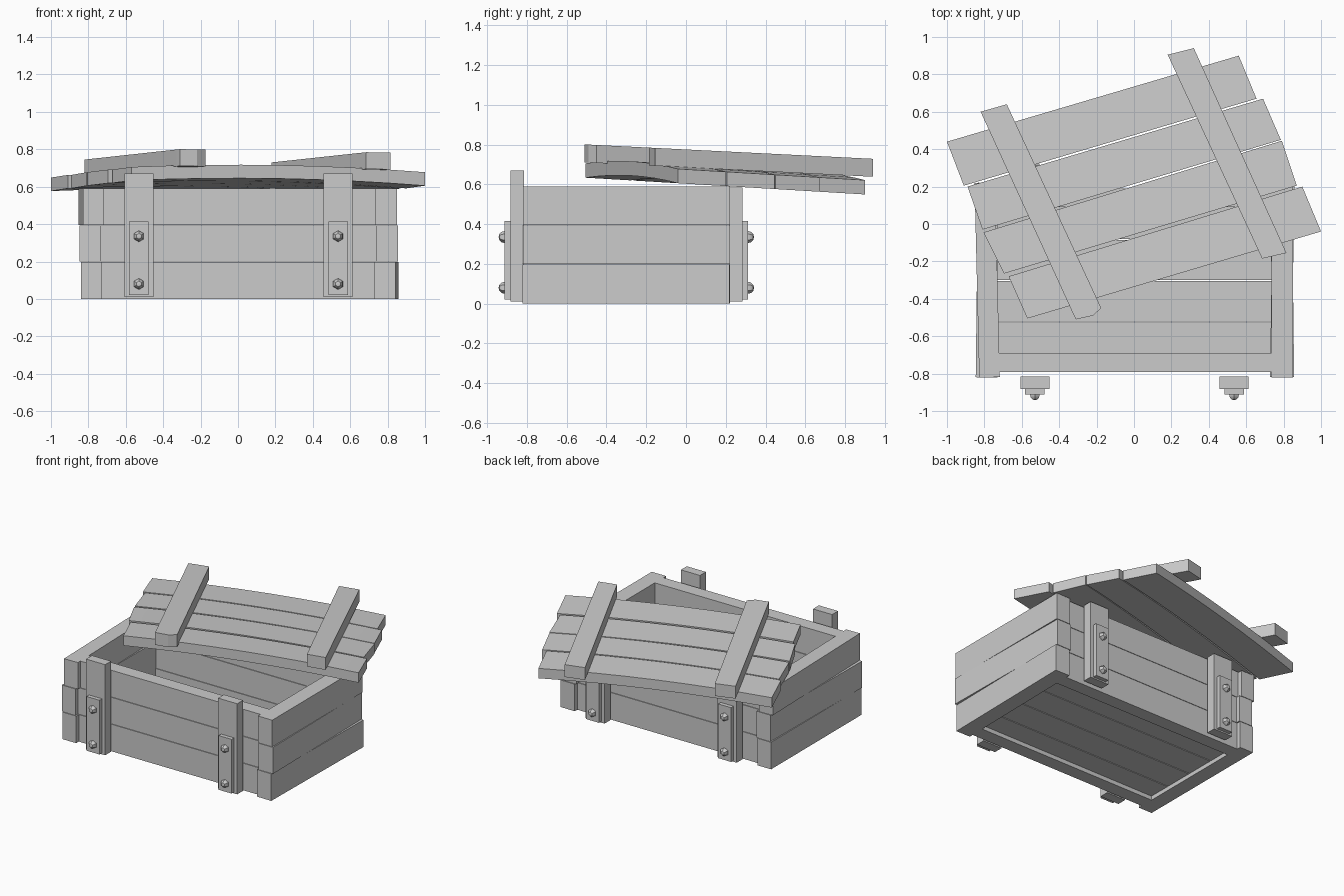
import bpy
import bmesh
import math
from mathutils import Matrix, Vector

cube = bpy.data.objects.get("Cube")
if cube:
    bpy.data.objects.remove(cube)

wood = bpy.data.materials.new("grey")
wood.use_nodes = True
GREY = (0.6, 0.6, 0.6, 1)
wood.diffuse_color = GREY
wood.node_tree.nodes["Principled BSDF"].inputs["Base Color"].default_value = GREY


def finish(name, bm, smooth=False):
    bmesh.ops.recalc_face_normals(bm, faces=bm.faces)
    mesh = bpy.data.meshes.new(name)
    bm.to_mesh(mesh)
    bm.free()
    mesh.materials.append(wood)
    ob = bpy.data.objects.new(name, mesh)
    bpy.context.collection.objects.link(ob)
    if smooth:
        bpy.ops.object.select_all(action="DESELECT")
        ob.select_set(True)
        bpy.context.view_layer.objects.active = ob
        bpy.ops.object.shade_smooth_by_angle(angle=math.radians(30))
    return ob


def box(name, x, y, z, yaw=0):
    """Box between (min, max) pairs, turned by yaw about its centre."""
    bm = bmesh.new()
    bmesh.ops.create_cube(bm, size=1)
    size = [p[1] - p[0] for p in (x, y, z)]
    centre = Vector([(p[0] + p[1]) / 2 for p in (x, y, z)])
    bm.transform(Matrix.Translation(centre) @ Matrix.Rotation(yaw, 4, "Z")
                 @ Matrix.Diagonal((*size, 1)))
    return finish(name, bm)


def strip(name, pairs, height, thick, smooth=False):
    """Closed board from pairs of plan points; height gives its top."""
    bm = bmesh.new()
    rings = []
    for i, (p, q) in enumerate(pairs):
        t = 2 * i / (len(pairs) - 1) - 1
        ring = []
        for (x, y), drop in ((p, 0), (q, 0), (q, thick), (p, thick)):
            ring.append(bm.verts.new((x, y, height(y, t) - drop)))
        rings.append(ring)
    for a, b in zip(rings, rings[1:]):
        for i in range(4):
            j = (i + 1) % 4
            bm.faces.new((a[i], a[j], b[j], b[i]))
    bm.faces.new(rings[0])
    bm.faces.new(rings[-1])
    return finish(name, bm, smooth)


# Crate walls: three rows of boards, each side board slightly askew
rows = [(0, 0.197), (0.2, 0.393), (0.396, 0.59)]
right_yaw = [0.0, -0.012, 0.024]
left_yaw = [-0.015, 0.012, 0.0]
for i, z in enumerate(rows):
    box(f"right_board_{i}", (-0.84, -0.73), (-0.82, 0.22), z, right_yaw[i])
    box(f"left_board_{i}", (0.735, 0.85), (-0.82, 0.22), z, left_yaw[i])
    box(f"front_board_{i}", (-0.735, 0.745), (-0.79, -0.69), z)
    box(f"back_board_{i}", (-0.735, 0.745), (0.09, 0.19), z)

# Floor boards
for i in range(4):
    y = -0.74 + 0.22 * i
    box(f"floor_board_{i}", (-0.74, 0.74), (y, y + 0.214), (0.03, 0.08))

# Cleats with plates and round bolts, front and back
for face, y0, out, top in (("front", -0.815, -1, 0.67), ("back", 0.215, 1, 0.585)):
    for side, x in (("right", -0.53), ("left", 0.535)):
        tag = f"{face}_{side}"
        y1, y2 = y0 + out * 0.068, y0 + out * 0.097
        box(f"{tag}_cleat", (x - 0.077, x + 0.077), sorted((y0, y1)), (0.01, top))
        box(f"{tag}_plate", (x - 0.052, x + 0.052), sorted((y1, y2)), (0.02, 0.415))
        for n, z in enumerate((0.08, 0.335)):
            bm = bmesh.new()
            bmesh.ops.create_uvsphere(bm, u_segments=6, v_segments=6, radius=0.03)
            bm.transform(Matrix.Translation((x, y2, z))
                         @ Matrix.Rotation(math.pi / 2, 4, "X"))
            finish(f"{tag}_bolt_{n}", bm, True)

# Lid planks: bowed boards lying skewed over the crate
planks = [
    ((-1.0, 0.44), (0.56, 0.90), (-0.91, 0.205), (0.655, 0.67)),
    ((-0.89, 0.20), (0.69, 0.67), (-0.81, -0.03), (0.785, 0.45)),
    ((-0.805, -0.045), (0.79, 0.445), (-0.695, -0.265), (0.87, 0.205)),
    ((-0.67, -0.28), (0.90, 0.20), (-0.57, -0.505), (1.0, -0.04)),
]
SEGMENTS = 8
for i, corners in enumerate(planks):
    a, b, c, d = (Vector(p) for p in corners)
    pairs = [(a.lerp(b, s / SEGMENTS), c.lerp(d, s / SEGMENTS))
             for s in range(SEGMENTS + 1)]
    strip(f"lid_plank_{i}", pairs,
          lambda y, t: 0.675 - 0.06 * y + 0.024 * (1 - t * t), 0.072, True)


# Lid battens across the planks, one with a chipped corner
def batten_top(y, t):
    return 0.775 - 0.05 * y


strip("right_batten", [((-0.82, 0.60), (-0.68, 0.64)),
                       ((-0.33, -0.47), (-0.175, -0.45)),
                       ((-0.31, -0.51), (-0.22, -0.49))], batten_top, 0.09)
strip("left_batten", [((0.18, 0.905), (0.32, 0.94)),
                      ((0.685, -0.185), (0.815, -0.155))], batten_top, 0.09)
